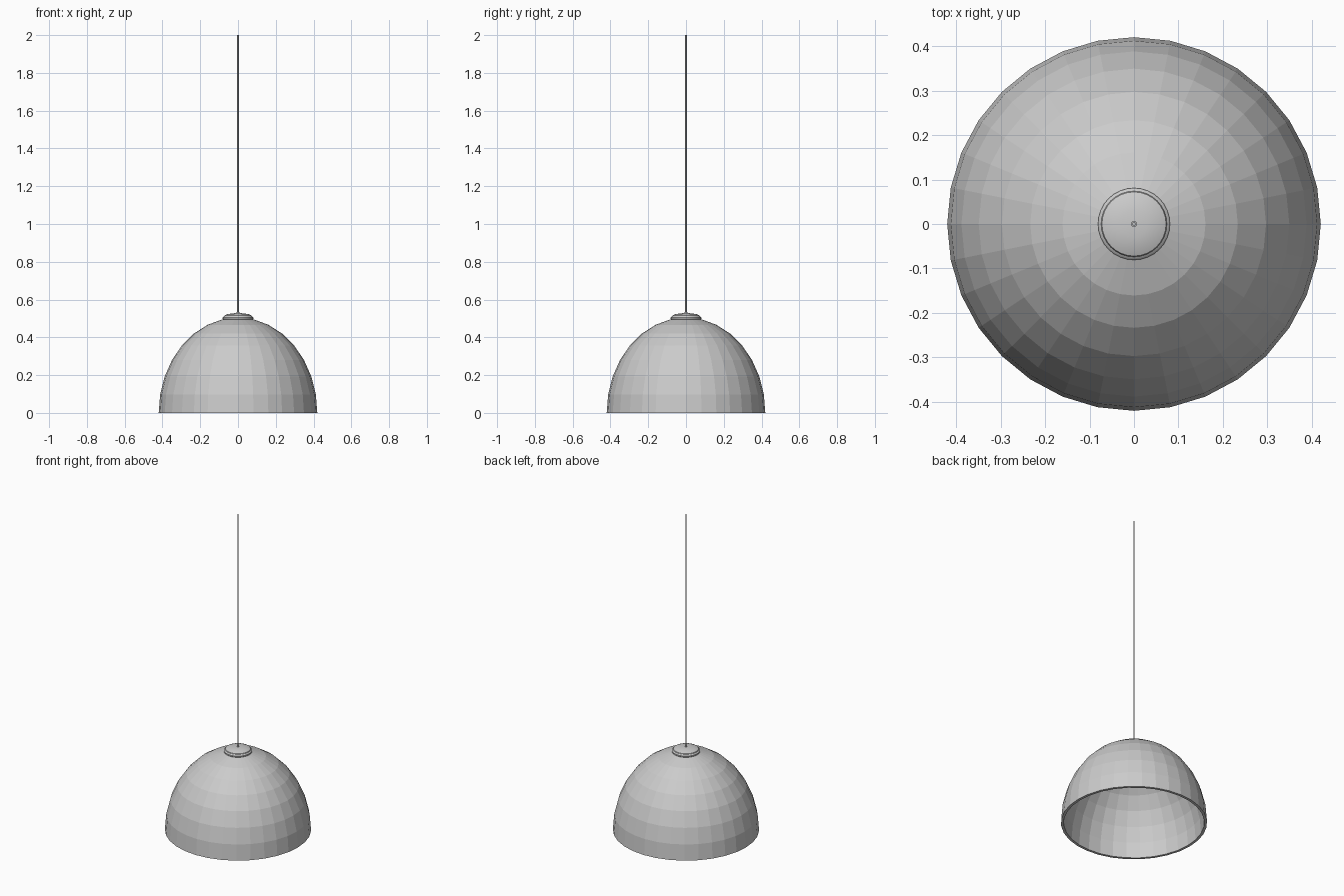
import bpy, bmesh
from math import sin, cos, pi

if "Cube" in bpy.data.objects:
    bpy.data.objects.remove(bpy.data.objects["Cube"])


def lathe(name, profile, sides, smooth=False):
    """Spin an (r, z) profile around z; r = 0 points become poles."""
    bm = bmesh.new()
    rings = []
    for r, z in profile:
        if r == 0:
            rings.append([bm.verts.new((0, 0, z))] * sides)
        else:
            rings.append([bm.verts.new((r * cos(2 * pi * i / sides), r * sin(2 * pi * i / sides), z))
                          for i in range(sides)])
    for a, b in zip(rings, rings[1:]):
        for i in range(sides):
            j = (i + 1) % sides
            corners = list(dict.fromkeys((a[i], a[j], b[j], b[i])))
            bm.faces.new(corners)
    bmesh.ops.recalc_face_normals(bm, faces=bm.faces)
    mesh = bpy.data.meshes.new(name)
    bm.to_mesh(mesh)
    bm.free()
    obj = bpy.data.objects.new(name, mesh)
    bpy.context.collection.objects.link(obj)
    if smooth:
        bpy.ops.object.select_all(action='DESELECT')
        obj.select_set(True)
        bpy.context.view_layer.objects.active = obj
        bpy.ops.object.shade_smooth_by_angle(angle=0.6)
    return obj


# Hollow faceted half-dome shade, outer surface up and inner surface back down
R, H, T = 0.42, 0.505, 0.016
angles = [k * pi / 16 for k in range(9)]
outer = [(R * cos(a), H * sin(a)) for a in angles[:-1]] + [(0, H)]
inner = [((R - T) * cos(a), (H - T) * sin(a)) for a in angles[:-1]] + [(0, H - T)]
lathe("shade", inner[::-1] + outer, 32)

# Stepped cap sitting on the crown
lathe("cap", [(0, 0.494), (0.078, 0.494), (0.081, 0.498), (0.081, 0.505), (0.078, 0.509),
              (0.074, 0.511), (0.072, 0.516), (0.055, 0.523), (0.03, 0.527), (0, 0.529)],
      32, smooth=True)

# Hanging cord with a small collar
lathe("cord", [(0, 0.51), (0.004, 0.51), (0.004, 2.0), (0, 2.0)], 16, smooth=True)
lathe("cord_collar", [(0, 0.52), (0.007, 0.52), (0.007, 0.535), (0, 0.535)], 16, smooth=True)
